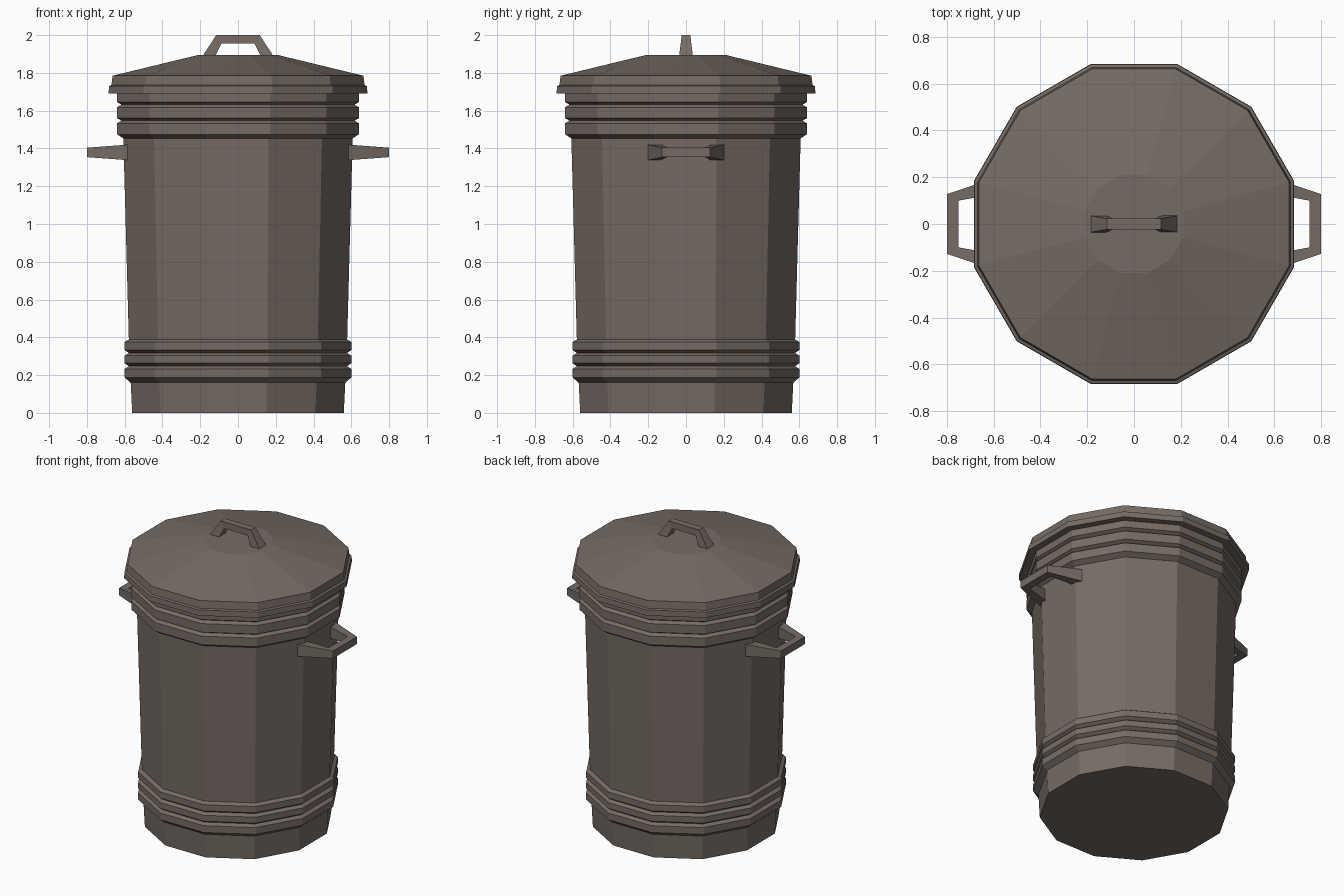
import bpy, bmesh, math
from mathutils import Matrix, Vector

if "Cube" in bpy.data.objects:
    bpy.data.objects.remove(bpy.data.objects["Cube"])

SIDES = 12
metal = bpy.data.materials.new("dull grey brown metal")
metal.diffuse_color = (0.18, 0.148, 0.128, 1)
metal.use_nodes = True
metal.node_tree.nodes["Principled BSDF"].inputs["Base Color"].default_value = metal.diffuse_color


def finish(name, bm):
    bmesh.ops.recalc_face_normals(bm, faces=bm.faces)
    mesh = bpy.data.meshes.new(name)
    bm.to_mesh(mesh)
    bm.free()
    mesh.materials.append(metal)
    obj = bpy.data.objects.new(name, mesh)
    bpy.context.collection.objects.link(obj)
    return obj


def lathe(name, profile, cap_bottom=False, cap_top=False):
    """Twelve-sided turned shape; profile is (distance to flat side, z)."""
    bm = bmesh.new()
    rings = []
    for flat, z in profile:
        r = flat / math.cos(math.pi / SIDES)
        angles = [2 * math.pi * (i + 0.5) / SIDES for i in range(SIDES)]
        rings.append([bm.verts.new((r * math.cos(a), r * math.sin(a), z)) for a in angles])
    for low, high in zip(rings, rings[1:]):
        for i in range(SIDES):
            j = (i + 1) % SIDES
            bm.faces.new((low[i], low[j], high[j], high[i]))
    if cap_bottom:
        bm.faces.new(rings[0][::-1])
    if cap_top:
        bm.faces.new(rings[-1])
    return finish(name, bm)


def handle(name, stations, matrix):
    """Bent bar, local x along the grip and z away from the surface.
    Each station is (outer x, outer z, inner x, inner z, half thickness)."""
    bm = bmesh.new()
    mirrored = [(-ox, oz, -ix, iz, t) for ox, oz, ix, iz, t in stations]
    loops = []
    for ox, oz, ix, iz, t in mirrored + stations[::-1]:
        corners = ((ox, -t, oz), (ox, t, oz), (ix, t, iz), (ix, -t, iz))
        loops.append([bm.verts.new(matrix @ Vector(c)) for c in corners])
    for a, b in zip(loops, loops[1:]):
        for i in range(4):
            j = (i + 1) % 4
            bm.faces.new((a[i], a[j], b[j], b[i]))
    bm.faces.new(loops[0])
    bm.faces.new(loops[-1][::-1])
    return finish(name, bm)


# Body with three ribs near the foot and three near the rim
body = [(0.56, 0), (0.568, 0.16)]
for z0, z1 in ((0.187, 0.233), (0.263, 0.303), (0.333, 0.375)):
    body += [(0.6, z0), (0.6, z1), (0.578, z1 + 0.014)]
body += [(0.607, 1.453)]
for z0, z1 in ((1.475, 1.533), (1.56, 1.618), (1.645, 1.70)):
    body += [(0.64, z0), (0.64, z1)]
    if z1 < 1.7:
        body += [(0.617, z1 + 0.014)]
lathe("bin_body", body, cap_bottom=True)

# Lid with stepped rim and shallow cone
lathe("lid", [(0.635, 1.692), (0.685, 1.692), (0.683, 1.73), (0.67, 1.735),
              (0.664, 1.785), (0.21, 1.895)], cap_top=True)

# Lid handle
handle("lid_handle", [(0.187, 0, 0.12, 0, 0.036), (0.115, 0.11, 0.088, 0.065, 0.023)],
       Matrix.Translation((0, 0, 1.89)))

# Side handles
for name, s in (("right_handle", 1), ("left_handle", -1)):
    turn = Matrix(((0, 0, s, 0.585 * s), (s, 0, 0, 0), (0, 1, 0, 1.379), (0, 0, 0, 1)))
    handle(name, [(0.2, 0, 0.13, 0, 0.041), (0.128, 0.215, 0.1, 0.165, 0.025)], turn)
